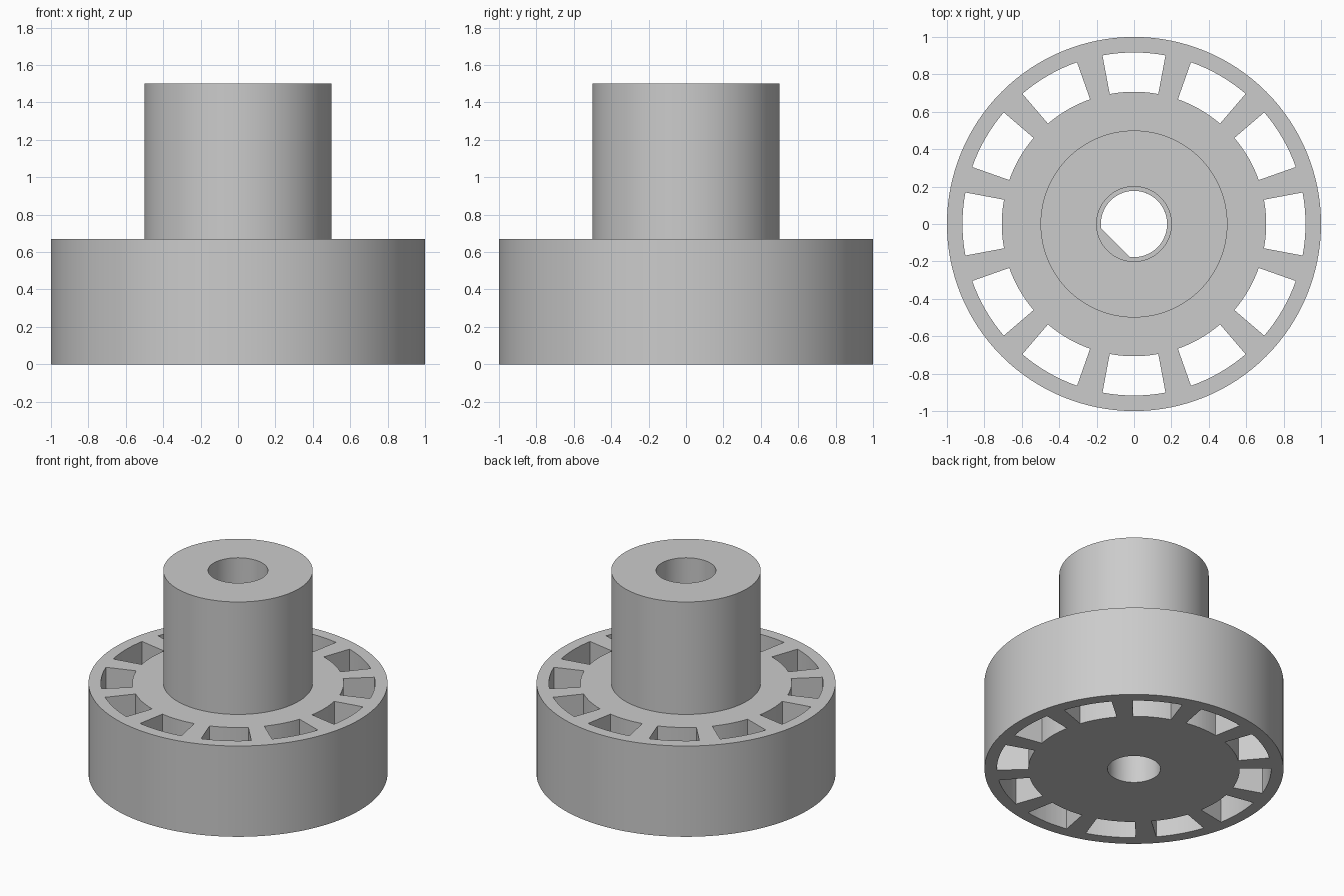
import bpy, bmesh
from math import cos, sin, pi, radians, acos

if "Cube" in bpy.data.objects:
    bpy.data.objects.remove(bpy.data.objects["Cube"], do_unlink=True)

grey = bpy.data.materials.new("light grey")
grey.use_nodes = True
COLOUR = (0.6, 0.6, 0.6, 1)
grey.diffuse_color = COLOUR
grey.node_tree.nodes["Principled BSDF"].inputs["Base Color"].default_value = COLOUR


def arc(r, a0, a1, n):
    return [(r * cos(a0 + (a1 - a0) * i / n), r * sin(a0 + (a1 - a0) * i / n))
            for i in range(n + 1)]


def circle(r, n=128):
    return arc(r, 0, 2 * pi, n)[:-1]


def finish(bm, name):
    bmesh.ops.recalc_face_normals(bm, faces=bm.faces)
    mesh = bpy.data.meshes.new(name)
    bm.to_mesh(mesh)
    bm.free()
    mesh.materials.append(grey)
    obj = bpy.data.objects.new(name, mesh)
    bpy.context.collection.objects.link(obj)
    return obj


def prisms(name, pieces):
    """Upright prisms, each given as (outline, bottom, top)."""
    bm = bmesh.new()
    for outline, z0, z1 in pieces:
        low = [bm.verts.new((x, y, z0)) for x, y in outline]
        high = [bm.verts.new((x, y, z1)) for x, y in outline]
        bm.faces.new(low[::-1])
        bm.faces.new(high)
        for i in range(len(low)):
            j = (i + 1) % len(low)
            bm.faces.new((low[i], low[j], high[j], high[i]))
    return finish(bm, name)


def lathe(name, profile, n=128):
    bm = bmesh.new()
    verts = [bm.verts.new((r, 0, z)) for r, z in profile]
    edges = [bm.edges.new(pair) for pair in zip(verts, verts[1:])]
    bmesh.ops.spin(bm, geom=verts + edges, cent=(0, 0, 0), axis=(0, 0, 1),
                   angle=2 * pi, steps=n)
    bmesh.ops.remove_doubles(bm, verts=bm.verts, dist=1e-4)
    return finish(bm, name)


BASE, TOP = 0.67, 1.5

# Wide rim disc with a narrower hub on top
wheel = lathe("slotted_hub_wheel", [(0, 0), (1, 0), (1, BASE), (0.5, BASE), (0.5, TOP), (0, TOP)])

# Twelve ring-sector slots through the disc
half = radians(10.6)
slots = []
for k in range(12):
    a = k * pi / 6
    outline = arc(0.917, a - half, a + half, 8) + arc(0.707, a + half, a - half, 8)
    slots.append((outline, -0.1, BASE + 0.1))

# Bore: wide at the top, keyed by a flat in the middle, round at the bottom
shaft, flat = 0.177, 0.141
key = acos(flat / shaft)
facing = radians(225)
d_outline = arc(shaft, facing + key, facing + 2 * pi - key, 100)

cutters = [
    prisms("slot_cutter", slots),
    prisms("upper_bore_cutter", [(circle(0.2), 1.0, TOP + 0.1)]),
    prisms("keyed_bore_cutter", [(d_outline, 0.3, 1.05)]),
    prisms("lower_bore_cutter", [(circle(shaft), -0.1, 0.33)]),
]
for cutter in cutters:
    mod = wheel.modifiers.new(cutter.name, "BOOLEAN")
    mod.operation = "DIFFERENCE"
    mod.solver = "EXACT"
    mod.object = cutter

# Bake the cuts and drop the cutters
bpy.context.view_layer.update()
baked = bpy.data.meshes.new_from_object(wheel.evaluated_get(bpy.context.evaluated_depsgraph_get()))
wheel.modifiers.clear()
wheel.data = baked
baked.materials.clear()
baked.materials.append(grey)
for face in baked.polygons:
    face.material_index = 0
for cutter in cutters:
    bpy.data.objects.remove(cutter, do_unlink=True)

bpy.ops.object.select_all(action="DESELECT")
wheel.select_set(True)
bpy.context.view_layer.objects.active = wheel
bpy.ops.object.shade_smooth_by_angle(angle=radians(30))
